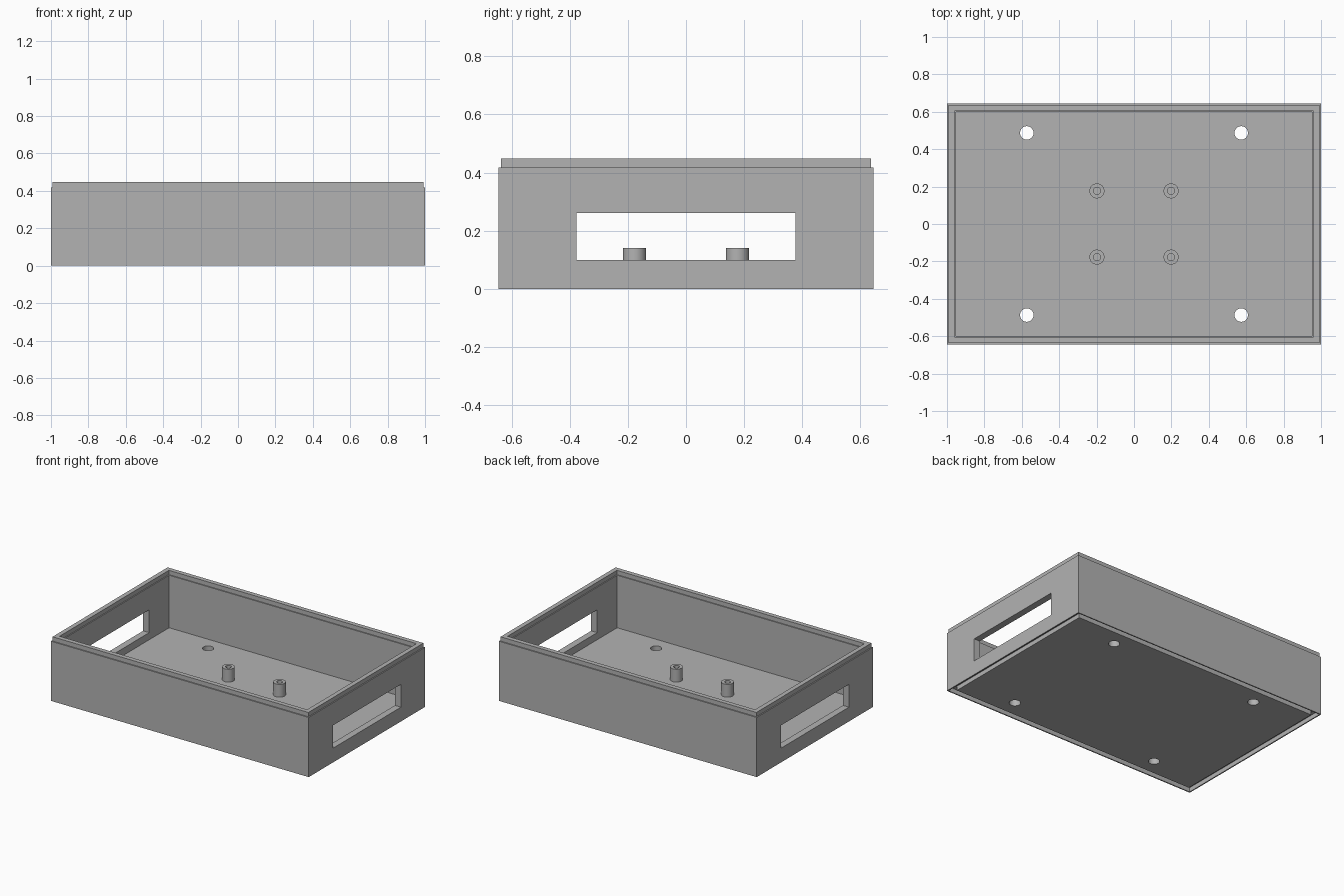
import bpy, bmesh, math

if "Cube" in bpy.data.objects:
    bpy.data.objects.remove(bpy.data.objects["Cube"], do_unlink=True)

HALF_X, HALF_Y = 1.0, 0.645
BODY_TOP, LIP_TOP, FLOOR_TOP = 0.418, 0.448, 0.05
GROOVE, GAP, WALL = 0.03, 0.008, 0.047

grey = bpy.data.materials.new("plain grey")
grey.use_nodes = True
grey.diffuse_color = (0.45, 0.45, 0.45, 1)
grey.node_tree.nodes["Principled BSDF"].inputs["Base Color"].default_value = grey.diffuse_color


def new_object(name, bm):
    bmesh.ops.recalc_face_normals(bm, faces=bm.faces[:])
    mesh = bpy.data.meshes.new(name)
    bm.to_mesh(mesh)
    bm.free()
    mesh.materials.append(grey)
    ob = bpy.data.objects.new(name, mesh)
    bpy.context.collection.objects.link(ob)
    return ob


def select_only(ob):
    bpy.ops.object.select_all(action='DESELECT')
    ob.select_set(True)
    bpy.context.view_layer.objects.active = ob


def skin(bm, rings):
    """Join a list of closed vertex rings with quads."""
    for low, high in zip(rings, rings[1:]):
        n = len(low)
        for i in range(n):
            j = (i + 1) % n
            bm.faces.new((low[i], low[j], high[j], high[i]))


def cut(target, cutter):
    mod = target.modifiers.new("cut", 'BOOLEAN')
    mod.operation = 'DIFFERENCE'
    mod.solver = 'EXACT'
    mod.object = cutter
    select_only(target)
    bpy.ops.object.modifier_apply(modifier=mod.name)
    bpy.data.objects.remove(cutter, do_unlink=True)


# Tray: mitred wall profile (inset from the outside, height), closed by both floor faces
profile = [
    (0.045, 0), (0.045, GROOVE), (GAP, GROOVE), (GAP, 0),      # underside groove
    (0, 0), (0, BODY_TOP), (GAP, BODY_TOP), (GAP, LIP_TOP),    # outer wall and lip
    (0.04, LIP_TOP), (0.04, BODY_TOP), (WALL, BODY_TOP), (WALL, FLOOR_TOP),
]
bm = bmesh.new()
rings = [[bm.verts.new((sx * (HALF_X - d), sy * (HALF_Y - d), z))
          for sx, sy in ((-1, -1), (1, -1), (1, 1), (-1, 1))] for d, z in profile]
skin(bm, rings)
bm.faces.new(rings[0])
bm.faces.new(rings[-1])
tray = new_object("tray", bm)

# Window through both end walls
bm = bmesh.new()
bmesh.ops.create_cube(bm, size=1)
bmesh.ops.scale(bm, vec=(3, 0.754, 0.16), verts=bm.verts[:])
bmesh.ops.translate(bm, vec=(0, 0, 0.18), verts=bm.verts[:])
window_cutter = new_object("window_cutter", bm)
window_cutter.hide_render = True
cut(tray, window_cutter)

# Screw holes through the floor
for sx in (-1, 1):
    for sy in (-1, 1):
        bm = bmesh.new()
        bmesh.ops.create_cone(bm, cap_ends=True, segments=32, radius1=0.036,
                              radius2=0.036, depth=0.3)
        bmesh.ops.translate(bm, vec=(sx * 0.573, sy * 0.487, 0), verts=bm.verts[:])
        hole_cutter = new_object("hole_cutter", bm)
        hole_cutter.hide_render = True
        cut(tray, hole_cutter)

select_only(tray)
bpy.ops.object.shade_smooth_by_angle(angle=math.radians(30))

# Hollow standoffs on the floor
SIDES = 32
for side, sx in (("left", 1), ("right", -1)):
    for end, sy in (("back", 1), ("front", -1)):
        bm = bmesh.new()
        rings = [[bm.verts.new((r * math.cos(math.tau * i / SIDES),
                                r * math.sin(math.tau * i / SIDES), z))
                  for i in range(SIDES)]
                 for r, z in ((0.04, FLOOR_TOP), (0.04, 0.14), (0.019, 0.14), (0.019, FLOOR_TOP))]
        skin(bm, rings + rings[:1])
        standoff = new_object(f"standoff_{end}_{side}", bm)
        standoff.location = (sx * 0.198, sy * 0.177, 0)
        select_only(standoff)
        bpy.ops.object.shade_smooth_by_angle(angle=math.radians(30))
